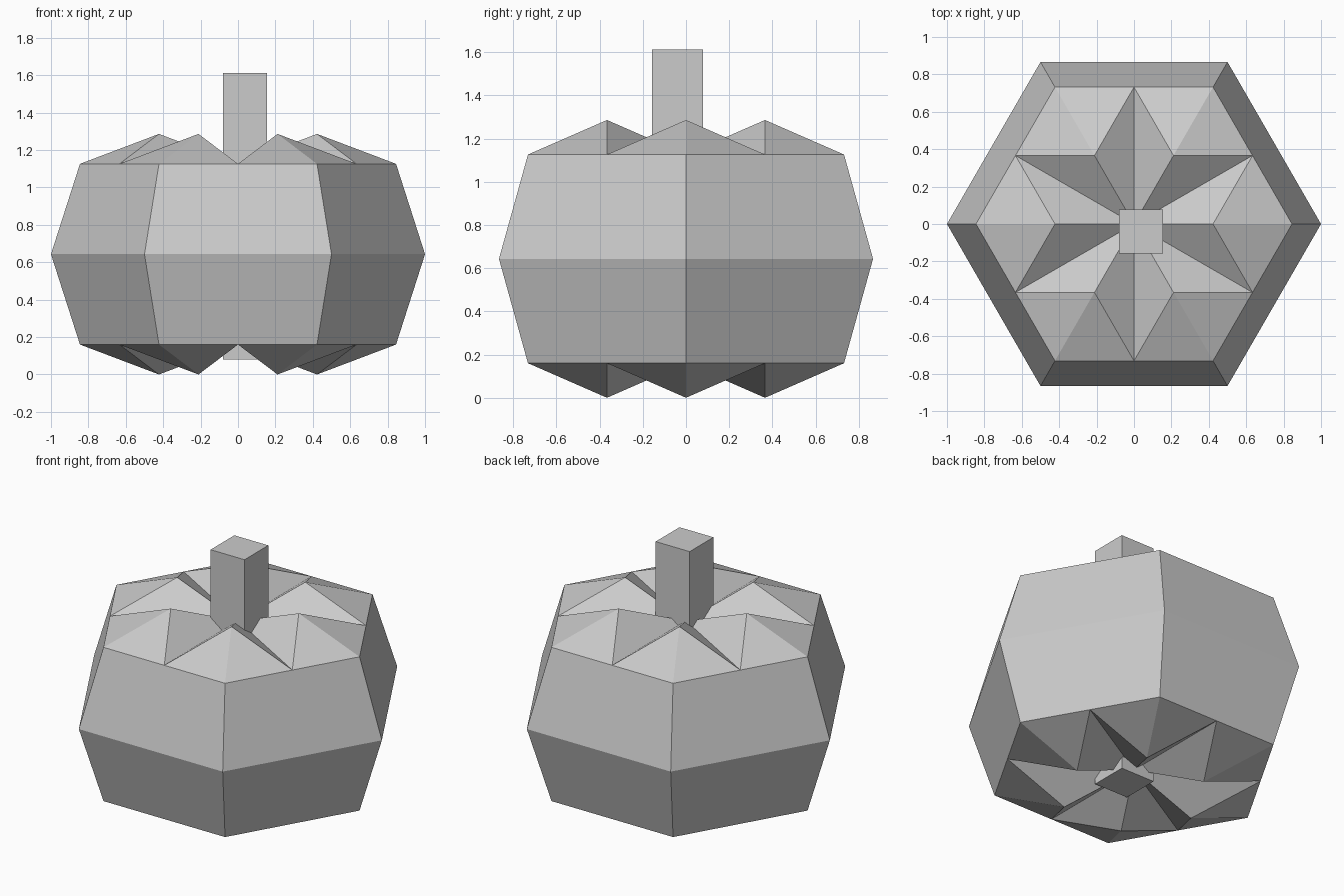
import bpy, bmesh
from math import cos, sin, pi

if "Cube" in bpy.data.objects:
    bpy.data.objects.remove(bpy.data.objects["Cube"])

SIDES = 6
RIM = 0.845


def make_object(name, bm):
    bmesh.ops.recalc_face_normals(bm, faces=bm.faces[:])
    mesh = bpy.data.meshes.new(name)
    bm.to_mesh(mesh)
    bm.free()
    obj = bpy.data.objects.new(name, mesh)
    bpy.context.collection.objects.link(obj)
    return obj


def ring(bm, radius, z, turn=0.0):
    return [bm.verts.new((radius * cos(2 * pi * (i + turn) / SIDES),
                          radius * sin(2 * pi * (i + turn) / SIDES), z))
            for i in range(SIDES)]


def star_cap(bm, rim, rim_z, peak_z):
    # six ribs with peaks, divided by grooves running from the rim to the centre
    peaks = ring(bm, RIM / 2, peak_z)
    grooves = ring(bm, RIM * cos(pi / SIDES), rim_z, 0.5)
    centre = bm.verts.new((0, 0, rim_z))
    for i in range(SIDES):
        for g, r in ((grooves[i], rim[i]), (grooves[i - 1], rim[i])):
            bm.faces.new((peaks[i], r, g))
            bm.faces.new((peaks[i], g, centre))
    return grooves


# Pumpkin body: hexagonal barrel with ribbed caps
bm = bmesh.new()
low, mid, high = ring(bm, RIM, 0.16), ring(bm, 1.0, 0.643), ring(bm, RIM, 1.126)
low_g = star_cap(bm, low, 0.16, 0.0)
high_g = star_cap(bm, high, 1.126, 1.286)
for i in range(SIDES):
    j = (i + 1) % SIDES
    bm.faces.new((mid[i], mid[j], high[j], high_g[i], high[i]))
    bm.faces.new((mid[j], mid[i], low[i], low_g[i], low[j]))
make_object("pumpkin_body", bm)

# Stem: slightly off-centre square post through the body
bm = bmesh.new()
bmesh.ops.create_cube(bm, size=1.0)
for v in bm.verts:
    v.co = (v.co.x * 0.236 + 0.038, v.co.y * 0.236 - 0.04, v.co.z * 1.532 + 0.846)
make_object("stem", bm)
